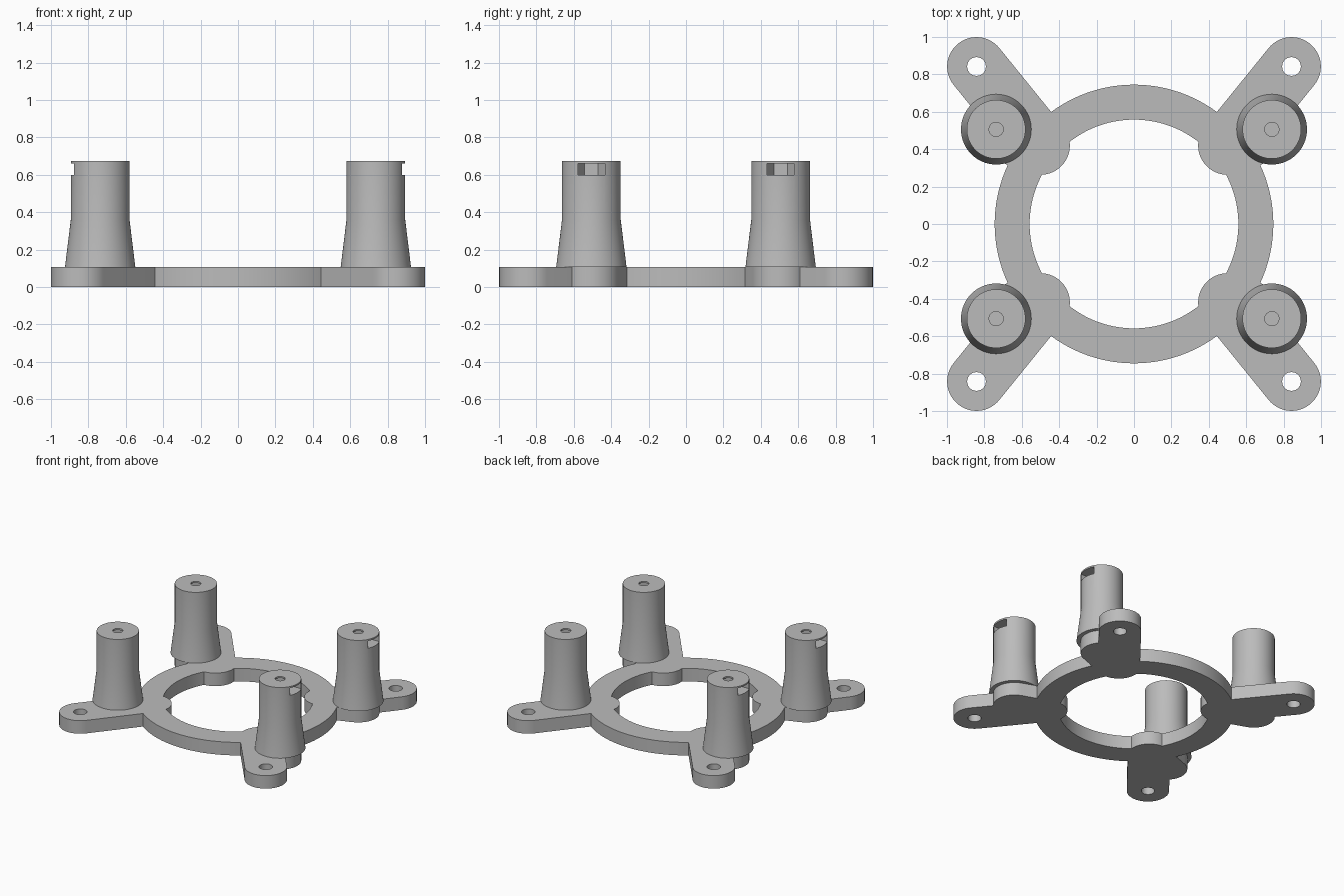
import bpy, bmesh
from math import cos, sin, pi, atan2, radians
from mathutils import Vector

cube = bpy.data.objects.get("Cube")
if cube:
    bpy.data.objects.remove(cube, do_unlink=True)

PLATE_H = 0.107
POST_TOP = 0.673
LOBE_R = 0.157
POST = Vector((0.737, 0.506))     # post axis
EAR = Vector((0.842, 0.842))      # mounting hole axis
LOBE = Vector((0.5, 0.42))        # inner lobe axis
QUADRANTS = [(1, -1, "front_left"), (-1, -1, "front_right"),
             (1, 1, "back_left"), (-1, 1, "back_right")]

grey = bpy.data.materials.new("light_grey")
grey.use_nodes = True
colour = (0.5, 0.5, 0.5, 1)
grey.diffuse_color = colour
grey.node_tree.nodes["Principled BSDF"].inputs["Base Color"].default_value = colour


def arc(centre, radius, start=0.0, sweep=2 * pi, n=64):
    steps = n if sweep >= 2 * pi else n + 1
    return [Vector((centre[0] + radius * cos(start + sweep * i / n),
                    centre[1] + radius * sin(start + sweep * i / n)))
            for i in range(steps)]


def capsule(a, b, radius):
    """Outline of a round-ended bar from a to b."""
    d = b - a
    angle = atan2(d.y, d.x)
    return (arc(b, radius, angle - pi / 2, pi, 32)
            + arc(a, radius, angle + pi / 2, pi, 32))


def loft(name, sections):
    """Solid through a stack of (outline, height) sections."""
    bm = bmesh.new()
    rings = [[bm.verts.new((p.x, p.y, z)) for p in outline]
             for outline, z in sections]
    for low, high in zip(rings, rings[1:]):
        for i in range(len(low)):
            j = (i + 1) % len(low)
            bm.faces.new((low[i], low[j], high[j], high[i]))
    bm.faces.new(rings[0][::-1])
    bm.faces.new(rings[-1])
    bmesh.ops.recalc_face_normals(bm, faces=bm.faces)
    mesh = bpy.data.meshes.new(name)
    bm.to_mesh(mesh)
    bm.free()
    mesh.materials.append(grey)
    obj = bpy.data.objects.new(name, mesh)
    bpy.context.collection.objects.link(obj)
    return obj


def prism(name, outline, z0, z1):
    return loft(name, [(outline, z0), (outline, z1)])


def combine(obj, tools, operation):
    """Apply booleans with each tool, then discard the tools."""
    for tool in tools:
        tool.hide_render = True
        mod = obj.modifiers.new(operation.lower(), "BOOLEAN")
        mod.operation = operation
        mod.solver = "EXACT"
        mod.object = tool
    bpy.context.view_layer.update()
    graph = bpy.context.evaluated_depsgraph_get()
    mesh = bpy.data.meshes.new_from_object(obj.evaluated_get(graph))
    obj.modifiers.clear()
    obj.data = mesh
    for tool in tools:
        bpy.data.objects.remove(tool, do_unlink=True)


def smooth(obj):
    obj.data.shade_smooth()
    obj.data.set_sharp_from_angle(angle=radians(25))


# Base ring with four arms and four post pads
base = prism("base_ring", arc((0, 0), 0.745, n=128), 0, PLATE_H)
combine(base, [prism("bore", arc((0, 0), 0.558, n=128), -0.1, 0.3)], "DIFFERENCE")
arms, holes = [], []
for sx, sy, side in QUADRANTS:
    flip = Vector((sx, sy))
    arms.append(prism("arm", capsule(LOBE * flip, EAR * flip, LOBE_R), 0, PLATE_H))
    arms.append(prism("pad", capsule(LOBE * flip, POST * flip, LOBE_R), 0, PLATE_H))
    holes.append(prism("hole", arc(EAR * flip, 0.05, n=32), -0.1, 0.3))
combine(base, arms, "UNION")
combine(base, holes, "DIFFERENCE")
smooth(base)

# Flared posts with a blind screw hole and a side slot for a hex nut
NUT = 0.0725
for sx, sy, side in QUADRANTS:
    c = POST * Vector((sx, sy))
    post = loft(side + "_post", [(arc(c, 0.188), PLATE_H),
                                 (arc(c, LOBE_R), 0.36),
                                 (arc(c, LOBE_R), POST_TOP)])
    hexagon = arc((0, 0), NUT, pi / 2, pi, 3)
    slot = [c + Vector((p.x * sx, p.y))
            for p in hexagon + [Vector((0.3, -NUT)), Vector((0.3, NUT))]]
    combine(post, [prism("screw_hole", arc(c, 0.038, n=32), 0.5, 0.8),
                   prism("nut_slot", slot, 0.6, 0.66)], "DIFFERENCE")
    smooth(post)
